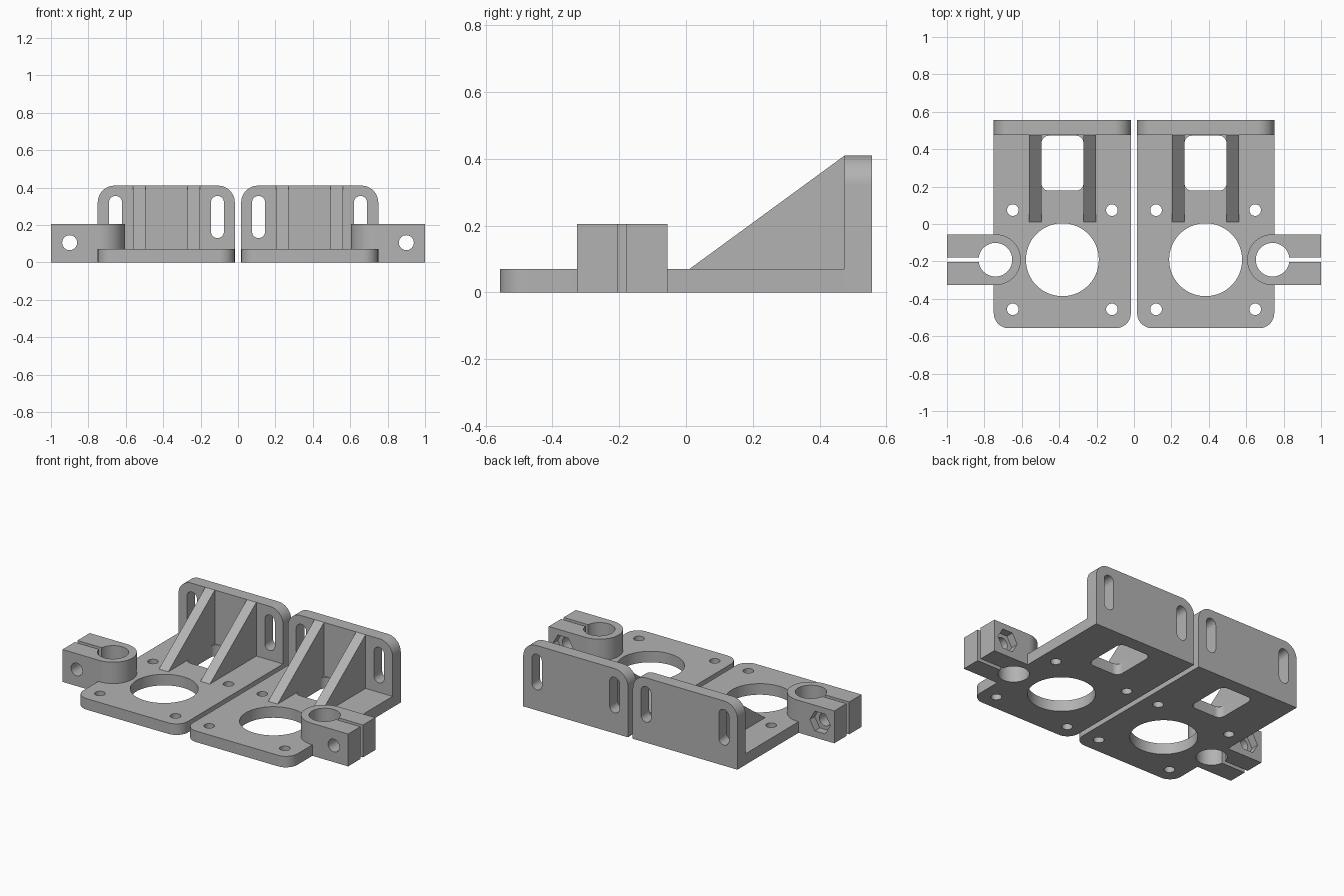
import bpy, bmesh, math

cube = bpy.data.objects.get("Cube")
if cube:
    bpy.data.objects.remove(cube, do_unlink=True)

grey = bpy.data.materials.new("plain grey")
grey.use_nodes = True
GREY = (0.45, 0.45, 0.45, 1)
grey.diffuse_color = GREY
grey.node_tree.nodes["Principled BSDF"].inputs["Base Color"].default_value = GREY


def circle(u, v, r, n=48):
    return [(u + r * math.cos(math.tau * i / n), v + r * math.sin(math.tau * i / n))
            for i in range(n)]


def rounded(u0, u1, v0, v1, radii, steps=12):
    """Rectangle outline; radii run bottom-left, bottom-right, top-right, top-left."""
    pts = []
    for k, r in enumerate(radii):
        cu = u0 + r if k in (0, 3) else u1 - r
        cv = v0 + r if k < 2 else v1 - r
        for i in range(steps + 1 if r else 1):
            a = math.pi + (k + i / steps) * math.pi / 2
            p = (cu + r * math.cos(a), cv + r * math.sin(a))
            if not pts or math.dist(p, pts[-1]) > 1e-4:
                pts.append(p)
    if math.dist(pts[0], pts[-1]) < 1e-4:
        pts.pop()
    return pts


def prism(name, outline, axis, lo, hi):
    """Extrude an outline along the given axis from lo to hi."""
    place = {"x": lambda u, v, w: (w, u, v),
             "y": lambda u, v, w: (u, w, v),
             "z": lambda u, v, w: (u, v, w)}[axis]
    bm = bmesh.new()
    rings = [[bm.verts.new(place(u, v, w)) for u, v in outline] for w in (lo, hi)]
    for ring in rings:
        bm.faces.new(ring)
    n = len(outline)
    for i in range(n):
        j = (i + 1) % n
        bm.faces.new((rings[0][i], rings[0][j], rings[1][j], rings[1][i]))
    bmesh.ops.recalc_face_normals(bm, faces=bm.faces)
    me = bpy.data.meshes.new(name)
    bm.to_mesh(me)
    bm.free()
    me.materials.append(grey)
    ob = bpy.data.objects.new(name, me)
    bpy.context.collection.objects.link(ob)
    return ob


def finish(ob, cutters=()):
    """Cut the holes, mirror to the other side and shade."""
    for c in cutters:
        c.hide_render = True
        m = ob.modifiers.new("cut", "BOOLEAN")
        m.operation, m.solver, m.object = "DIFFERENCE", "EXACT", c
    mirror = ob.modifiers.new("mirror", "MIRROR")
    mirror.use_mirror_merge = False
    deps = bpy.context.evaluated_depsgraph_get()
    me = bpy.data.meshes.new_from_object(ob.evaluated_get(deps))
    ob.modifiers.clear()
    ob.data = me
    for c in cutters:
        bpy.data.objects.remove(c, do_unlink=True)
    bpy.ops.object.select_all(action="DESELECT")
    ob.select_set(True)
    bpy.context.view_layer.objects.active = ob
    bpy.ops.object.shade_smooth_by_angle(angle=math.radians(30))


X0, X1 = 0.017, 0.75        # bracket width
WALL, BACK = 0.475, 0.557   # wall thickness range
BASE, TOP = 0.07, 0.41      # plate and wall heights
CLAMP_Y = -0.191

clamp_outline = rounded(0.605, 1.0, CLAMP_Y - 0.136, CLAMP_Y + 0.136, (0.136, 0, 0, 0.136), 24)

# Base plate with motor opening, screw holes, window and clamp seat
cuts = [prism("motor_opening", circle(0.383, CLAMP_Y, 0.195, 72), "z", -1, 1),
        prism("window", rounded(0.27, 0.495, 0.178, WALL - 0.003, [0.04] * 4), "z", -1, 1),
        prism("clamp_seat", clamp_outline, "z", -1, 1)]
for x in (0.118, 0.648):
    for y in (0.074, -0.456):
        cuts.append(prism("screw_hole", circle(x, y, 0.031, 32), "z", -1, 1))
finish(prism("base_plate", rounded(X0, X1, -BACK, WALL, (0.08, 0.08, 0, 0)), "z", 0, BASE), cuts)

# Upright back wall with two adjusting slots
cuts = [prism("slot", rounded(x - 0.035, x + 0.035, 0.13, 0.355, [0.035] * 4), "y", -1, 1)
        for x in (0.11, 0.655)]
finish(prism("back_wall", rounded(X0, X1, 0, TOP, (0, 0, 0.09, 0.09)), "y", WALL, BACK), cuts)

# Triangular ribs
for name, x in (("inner_rib", 0.204), ("outer_rib", 0.495)):
    finish(prism(name, [(0.01, BASE), (WALL, BASE), (WALL, TOP)], "x", x, x + 0.066))

# Split rod clamp with cross bolt hole and nut pocket
slit = [(0.76, CLAMP_Y - 0.013), (1.1, CLAMP_Y - 0.013), (1.1, CLAMP_Y + 0.013), (0.76, CLAMP_Y + 0.013)]
cuts = [prism("rod_bore", circle(0.741, CLAMP_Y, 0.09), "z", -1, 1),
        prism("slit", slit, "z", -1, 1),
        prism("bolt_hole", circle(0.9, 0.105, 0.04, 32), "y", -1, 1),
        prism("nut_pocket", circle(0.9, 0.105, 0.072, 6), "y", CLAMP_Y + 0.086, 1)]
finish(prism("rod_clamp", clamp_outline, "z", 0, 0.205), cuts)
